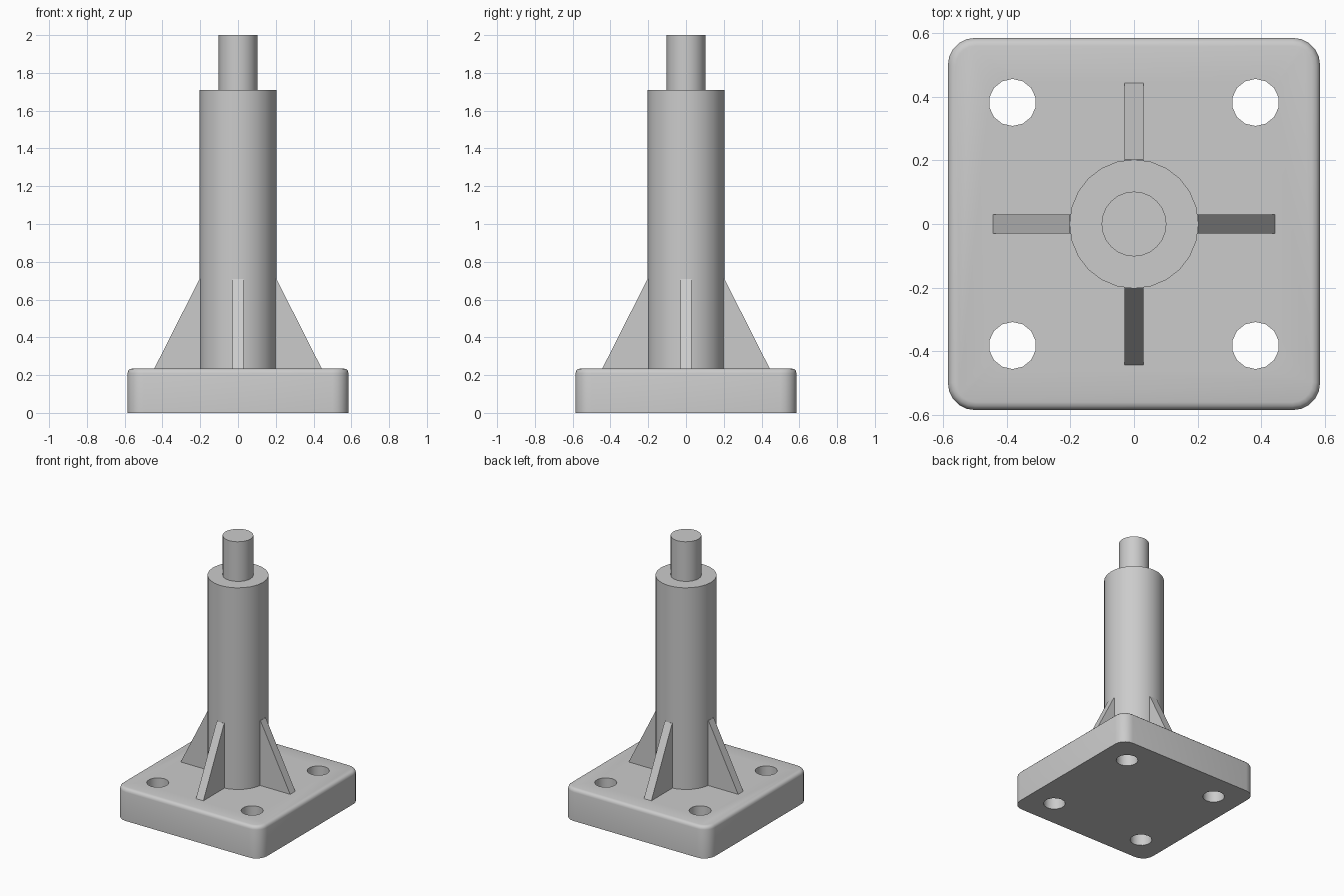
import bpy, bmesh, math
from mathutils import Matrix

if "Cube" in bpy.data.objects:
    bpy.data.objects.remove(bpy.data.objects["Cube"], do_unlink=True)

HALF, BASE_TOP = 0.585, 0.235
COLUMN_R, COLUMN_TOP = 0.203, 1.71

grey = bpy.data.materials.new("plain grey")
grey.use_nodes = True
colour = (0.6, 0.6, 0.6, 1)
grey.diffuse_color = colour
grey.node_tree.nodes["Principled BSDF"].inputs["Base Color"].default_value = colour


def finish(bm, name):
    bmesh.ops.recalc_face_normals(bm, faces=bm.faces)
    mesh = bpy.data.meshes.new(name)
    bm.to_mesh(mesh)
    bm.free()
    mesh.materials.append(grey)
    obj = bpy.data.objects.new(name, mesh)
    bpy.context.collection.objects.link(obj)
    return obj


def smooth(obj):
    bpy.ops.object.select_all(action='DESELECT')
    obj.select_set(True)
    bpy.context.view_layer.objects.active = obj
    bpy.ops.object.shade_smooth_by_angle(angle=math.radians(35))


def add_cylinder(bm, radius, bottom, top, sides, x=0, y=0):
    bmesh.ops.create_cone(bm, cap_ends=True, segments=sides, radius1=radius, radius2=radius,
                          depth=top - bottom,
                          matrix=Matrix.Translation((x, y, (top + bottom) / 2)))


# Base plate: rounded vertical corners, then a softened top rim
bm = bmesh.new()
bmesh.ops.create_cube(bm, size=1, matrix=Matrix.Translation((0, 0, BASE_TOP / 2))
                      @ Matrix.Diagonal((2 * HALF, 2 * HALF, BASE_TOP, 1)))
upright = [e for e in bm.edges if abs(e.verts[0].co.z - e.verts[1].co.z) > 0.1]
bmesh.ops.bevel(bm, geom=upright, offset=0.085, segments=5, profile=0.5, affect='EDGES')
rim = [e for e in bm.edges if all(v.co.z > BASE_TOP - 0.001 for v in e.verts)]
bmesh.ops.bevel(bm, geom=rim, offset=0.025, segments=3, profile=0.5, affect='EDGES')
base = finish(bm, "base_plate")

# Four bolt holes cut through the plate
bm = bmesh.new()
for sx in (-1, 1):
    for sy in (-1, 1):
        add_cylinder(bm, 0.074, -0.1, 0.4, 14, sx * 0.382, sy * 0.382)
cutter = finish(bm, "bolt_hole_cutter")
cutter.hide_render = True
cut = base.modifiers.new("bolt_holes", 'BOOLEAN')
cut.object = cutter
cut.operation = 'DIFFERENCE'
cut.solver = 'EXACT'
bpy.context.view_layer.objects.active = base
bpy.ops.object.modifier_apply(modifier=cut.name)
bpy.data.objects.remove(cutter, do_unlink=True)
smooth(base)

# Column and the thinner pin on top
for name, radius, bottom, top in (("column", COLUMN_R, BASE_TOP, COLUMN_TOP),
                                  ("top_pin", 0.102, COLUMN_TOP, 2.0)):
    bm = bmesh.new()
    add_cylinder(bm, radius, bottom, top, 24)
    smooth(finish(bm, name))

# Four triangular ribs bracing the column
profile = [(0.17, BASE_TOP), (0.443, BASE_TOP), (0.203, 0.71), (0.17, 0.71)]
for i, side in enumerate(("left", "back", "right", "front")):
    bm = bmesh.new()
    face = bm.faces.new([bm.verts.new((r, -0.03, z)) for r, z in profile])
    ext = bmesh.ops.extrude_face_region(bm, geom=[face])
    bmesh.ops.translate(bm, vec=(0, 0.06, 0),
                        verts=[g for g in ext["geom"] if isinstance(g, bmesh.types.BMVert)])
    bmesh.ops.rotate(bm, verts=bm.verts, matrix=Matrix.Rotation(i * math.pi / 2, 3, 'Z'))
    finish(bm, side + "_rib")
